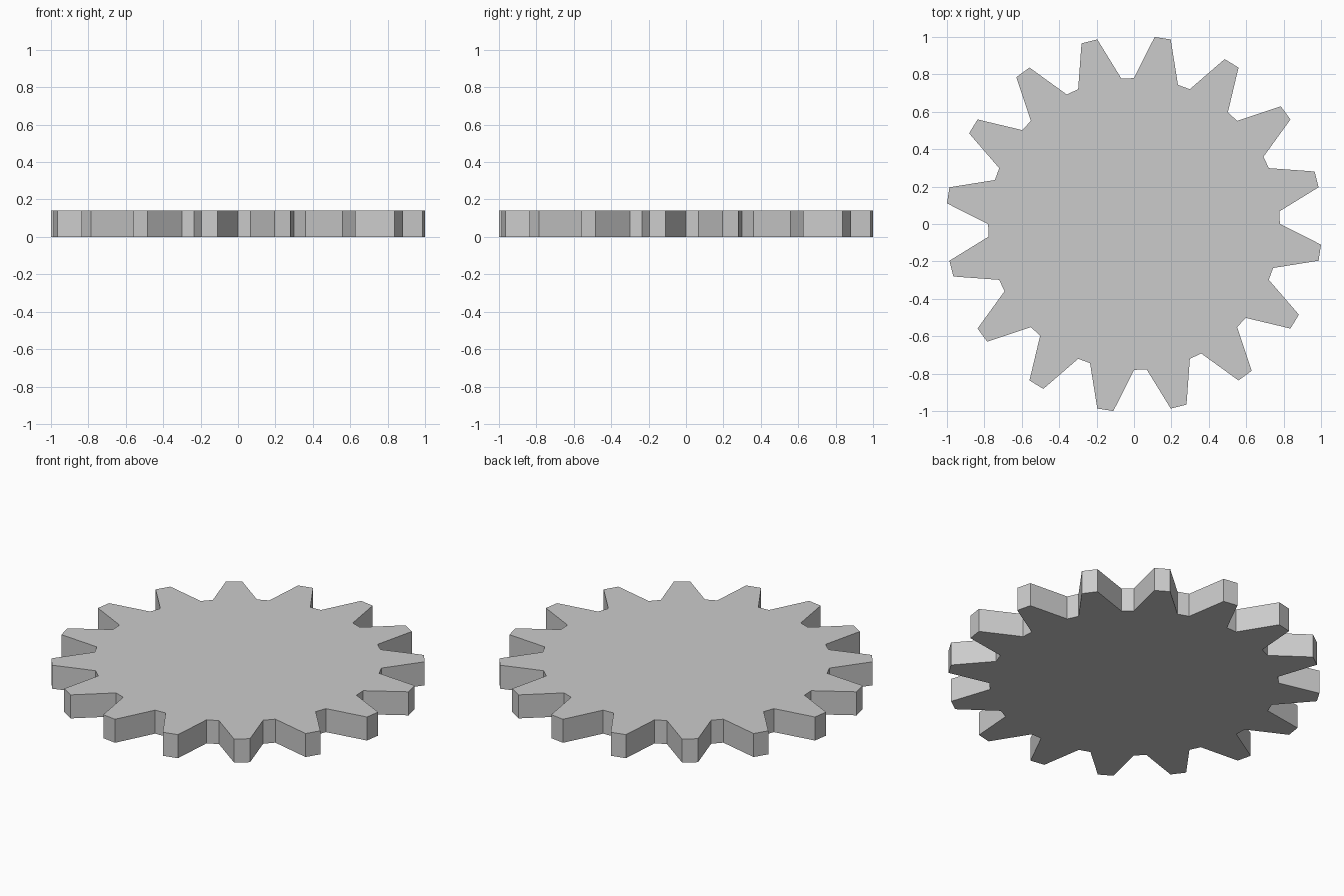
import bpy, bmesh
from math import cos, sin, tau

if "Cube" in bpy.data.objects:
    bpy.data.objects.remove(bpy.data.objects["Cube"])

TEETH = 16
ROOT_R, TIP_R = 0.78, 1.006
HEIGHT = 0.14

# One tooth: (fraction of the tooth pitch, radius), counter-clockwise
TOOTH = [(0.0, ROOT_R), (0.22, ROOT_R), (0.5, TIP_R), (0.72, TIP_R)]

# Gear outline
bm = bmesh.new()
outline = []
for i in range(TEETH):
    for frac, r in TOOTH:
        a = (i + frac) * tau / TEETH
        outline.append(bm.verts.new((r * cos(a), r * sin(a), 0)))
face = bm.faces.new(outline)

# Extrude into a solid plate
ext = bmesh.ops.extrude_face_region(bm, geom=[face], use_keep_orig=True)
top = [v for v in ext["geom"] if isinstance(v, bmesh.types.BMVert)]
bmesh.ops.translate(bm, verts=top, vec=(0, 0, HEIGHT))
bmesh.ops.recalc_face_normals(bm, faces=bm.faces[:])

mesh = bpy.data.meshes.new("gear_wheel")
bm.to_mesh(mesh)
bm.free()
gear = bpy.data.objects.new("gear_wheel", mesh)
bpy.context.collection.objects.link(gear)
